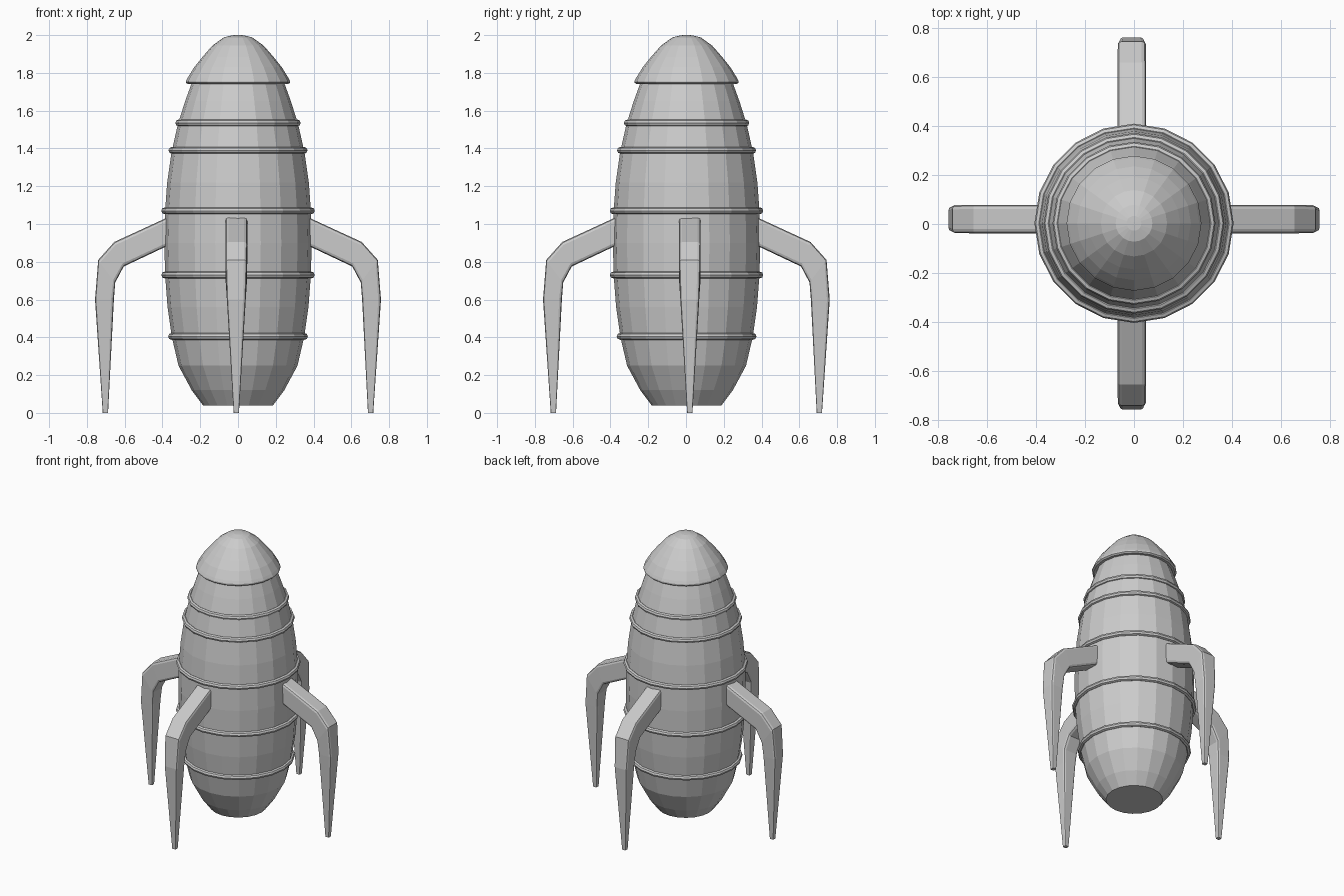
import bpy, bmesh, math
from mathutils import Matrix

if "Cube" in bpy.data.objects:
    bpy.data.objects.remove(bpy.data.objects["Cube"])

SIDES = 20


def finish(name, bm):
    bmesh.ops.recalc_face_normals(bm, faces=bm.faces)
    me = bpy.data.meshes.new(name)
    bm.to_mesh(me)
    bm.free()
    ob = bpy.data.objects.new(name, me)
    bpy.context.collection.objects.link(ob)
    return ob


def loft(name, sections, closed=False, matrix=None):
    """Skin equal-length point loops; cap the ends unless closed."""
    bm = bmesh.new()
    loops = [[bm.verts.new(p) for p in s] for s in sections]
    pairs = list(zip(loops, loops[1:]))
    if closed:
        pairs.append((loops[-1], loops[0]))
    else:
        bm.faces.new(loops[0])
        bm.faces.new(loops[-1])
    n = len(loops[0])
    for a, b in pairs:
        for i in range(n):
            j = (i + 1) % n
            bm.faces.new((a[i], a[j], b[j], b[i]))
    if matrix:
        bmesh.ops.transform(bm, matrix=matrix, verts=bm.verts)
    return finish(name, bm)


def lathe(name, profile, closed=False):
    return loft(name, [[(r * math.cos(math.tau * i / SIDES),
                         r * math.sin(math.tau * i / SIDES) + 0.003, z)
                        for i in range(SIDES)] for r, z in profile], closed)


# Hull
lathe("hull", [(0.185, 0.04), (0.245, 0.12), (0.315, 0.25), (0.35, 0.40),
               (0.373, 0.56), (0.386, 0.73), (0.39, 0.90), (0.386, 1.07),
               (0.375, 1.22), (0.352, 1.38), (0.318, 1.53), (0.28, 1.65),
               (0.24, 1.76)])

# Nose cap with a small rolled lip
lathe("nose_cap", [(0.235, 1.74), (0.265, 1.74), (0.275, 1.748), (0.275, 1.758),
                   (0.266, 1.775), (0.232, 1.83), (0.188, 1.885), (0.135, 1.945),
                   (0.075, 1.988), (0.03, 1.999), (0.006, 2.0)])

# Hoops around the hull
for k, (r, z) in enumerate([(0.37, 0.405), (0.406, 0.73), (0.406, 1.07),
                            (0.368, 1.39), (0.332, 1.535)]):
    lathe(f"hoop_{k + 1}", [(r - 0.018 + 0.018 * math.cos(math.tau * i / 8),
                             z + 0.018 * math.sin(math.tau * i / 8))
                            for i in range(8)], closed=True)

# Landing legs: outer point, inner point, half width at each bend
BENDS = [((0.34, 1.05), (0.34, 0.90), 0.058), ((0.655, 0.905), (0.605, 0.775), 0.058),
         ((0.74, 0.81), (0.65, 0.69), 0.057), ((0.757, 0.60), (0.657, 0.60), 0.05),
         ((0.716, 0.0), (0.688, 0.0), 0.014)]


def leg_section(outer, inner, w):
    ox, oz = outer
    ix, iz = inner
    h = math.hypot(ox - ix, oz - iz) / 2
    c = 0.3 * min(w, h)
    pts = []
    # rounded rectangle, three points per corner
    for sx, sy, start in ((1, 1, 0), (-1, 1, 90), (-1, -1, 180), (1, -1, 270)):
        for a in (0, 45, 90):
            t = math.radians(start + a)
            u = sx * (h - c) + c * math.cos(t)
            v = sy * (w - c) + c * math.sin(t)
            f = (u / h + 1) / 2
            pts.append((ix + (ox - ix) * f, v, iz + (oz - iz) * f))
    return pts


for k, (name, dx, dy) in enumerate([("right_leg", 0, 0.02), ("back_leg", -0.009, 0.004),
                                    ("left_leg", 0, 0.02), ("front_leg", -0.009, 0)]):
    m = Matrix.Translation((dx, dy, 0)) @ Matrix.Rotation(k * math.pi / 2, 4, 'Z')
    loft(name, [leg_section(*b) for b in BENDS], matrix=m)
